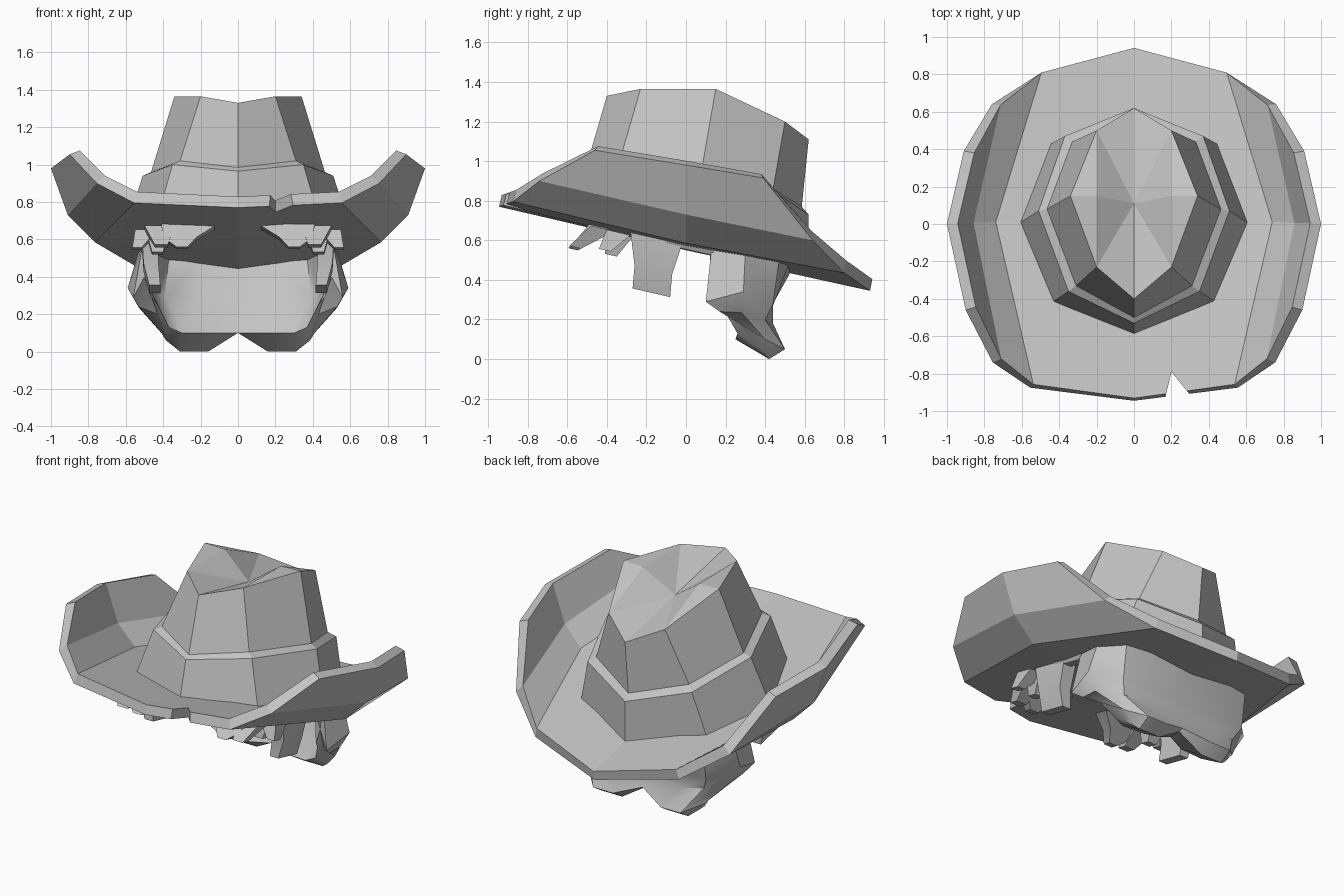
import bpy, bmesh, math
from mathutils import Vector

old = bpy.data.objects.get("Cube")
if old:
    bpy.data.objects.remove(old, do_unlink=True)

grey = bpy.data.materials.new("plain_grey")
grey.use_nodes = True
grey.diffuse_color = (0.55, 0.55, 0.55, 1)
grey.node_tree.nodes["Principled BSDF"].inputs["Base Color"].default_value = grey.diffuse_color


def finish(name, bm, smooth=None, thickness=0, mirror=True):
    """Turn a bmesh into an object, mirrored over x and optionally thickened."""
    mesh = bpy.data.meshes.new(name)
    bm.to_mesh(mesh)
    bm.free()
    mesh.materials.append(grey)
    ob = bpy.data.objects.new(name, mesh)
    bpy.context.collection.objects.link(ob)
    bpy.ops.object.select_all(action='DESELECT')
    ob.select_set(True)
    bpy.context.view_layer.objects.active = ob
    if mirror:
        ob.modifiers.new("mirror", 'MIRROR').use_clip = True
        bpy.ops.object.modifier_apply(modifier="mirror")
    if thickness:
        solid = ob.modifiers.new("thickness", 'SOLIDIFY')
        solid.thickness, solid.offset = thickness, 1
        solid.use_even_offset = True
        bpy.ops.object.modifier_apply(modifier="thickness")
    if smooth:
        bpy.ops.object.shade_smooth_by_angle(angle=math.radians(smooth))
    return ob


def sheet(rows):
    """Quads between neighbouring rows of points; equal points are merged."""
    bm = bmesh.new()
    grid = [[bm.verts.new(p) for p in row] for row in rows]
    for a, b in zip(grid, grid[1:]):
        for j in range(len(a) - 1):
            bm.faces.new((a[j], b[j], b[j + 1], a[j + 1]))
    bmesh.ops.remove_doubles(bm, verts=bm.verts, dist=0.0005)
    return bm


def clump(name, *sections):
    """Lock of hair lofted through rectangles given by centre and half size."""
    rows = []
    for centre, (hx, hy) in sections:
        loop = [(-1, -1), (1, -1), (1, 1), (-1, 1), (-1, -1)]
        rows.append([Vector(centre) + Vector((sx * hx, sy * hy, -sy * hy * 0.23)) for sx, sy in loop])
    bm = sheet(rows)
    bmesh.ops.holes_fill(bm, edges=bm.edges, sides=4)
    bmesh.ops.recalc_face_normals(bm, faces=bm.faces)
    return finish(name, bm, smooth=35)


# Brim: flat middle with the sides folded up along two creases
brim = finish("brim", sheet([
    [(0, -.945, .77), (0, 0, .55), (0, .93, .345)],
    [(.555, -.875, .795), (.765, 0, .585), (.51, .80, .435)],
    [(.755, -.74, .90), (.91, 0, .73), (.76, .64, .6)],
    [(.90, -.46, 1.055), (1, 0, .98), (.91, .39, .915)],
]), thickness=0.06)

# Notch cut into the front edge of the brim
bm = bmesh.new()
tri = [bm.verts.new(p) for p in ((.15, -1, .6), (.37, -1, .6), (.2, -.79, .6))]
face = bm.faces.new(tri)
ext = bmesh.ops.extrude_face_region(bm, geom=[face])["geom"]
bmesh.ops.translate(bm, vec=(0, 0, .4), verts=[g for g in ext if isinstance(g, bmesh.types.BMVert)])
bmesh.ops.recalc_face_normals(bm, faces=bm.faces)
cutter = finish("notch_cutter", bm, mirror=False)
cutter.hide_render = True
bpy.context.view_layer.objects.active = brim
cut = brim.modifiers.new("notch", 'BOOLEAN')
cut.object, cut.operation, cut.solver = cutter, 'DIFFERENCE', 'EXACT'
bpy.ops.object.modifier_apply(modifier="notch")
bpy.data.objects.remove(cutter, do_unlink=True)

# Crown: pinched top, wall, ledge and hat band, listed from top to bottom
top = [(0, -.40, 1.33), (.2, -.23, 1.365), (.34, .15, 1.365), (.2, .5, 1.2), (0, .62, 1.11)]
fold = top[:2] + [(.2, .15, 1.36)] + top[3:]
finish("crown", sheet([
    [(0, .11, 1.22)] * 5,
    fold,
    top,
    [(0, -.5, .985), (.31, -.33, 1.02), (.465, .08, .96), (.33, .44, .86), (0, .585, .77)],
    [(0, -.53, .965), (.35, -.36, 1.0), (.51, .07, .94), (.37, .47, .83), (0, .62, .73)],
    [(0, -.59, .73), (.44, -.42, .69), (.62, 0, .59), (.46, .42, .5), (0, .62, .45)],
]))

# Back hair: wraps round the neck, inner side first, then the two
# flicked points at the bottom and up the outer side
end = (.5, .12, .4)
hair_rows = [
    [(0, .49, .47), (.2, .47, .48), (.37, .44, .50), (.44, .28, .52), (.46, .12, .56)],
    [(0, .405, .265), (.2, .40, .30), (.39, .38, .30), (.44, .26, .30), (.47, .12, .30)],
    [(0, .33, .10), (.14, .26, .10), (.30, .25, .10), (.37, .26, .13), (.43, .19, .25)],
    [(0, .41, .10), (.16, .42, 0), (.31, .42, 0), (.385, .36, .06), (.42, .23, .22)],
    [(0, .44, .11), (.17, .50, .05), (.31, .50, .05), (.41, .40, .10), (.43, .26, .20)],
    [(0, .42, .20), (.27, .44, .18), (.41, .40, .20), (.53, .28, .235), (.53, .17, .24)],
    [(0, .44, .28), (.28, .44, .27), (.45, .44, .28), (.59, .29, .34), (.56, .10, .29)],
    [(0, .54, .46), (.28, .52, .48), (.45, .47, .49), (.53, .30, .54), (.51, .13, .57)],
]
finish("back_hair", sheet([row + [end] for row in hair_rows]), smooth=40)

# Hair at the sides
clump("sideburn", ((.47, -.15, .61), (.045, .13)), ((.465, -.165, .45), (.04, .095)),
      ((.445, -.175, .335), (.03, .095)))
clump("hair_over_ear", ((.49, .02, .58), (.035, .12)), ((.485, .02, .55), (.025, .12)))

# Fringe locks peeking out under the front of the brim
clump("inner_fringe", ((.26, -.44, .67), (.15, .05)), ((.31, -.51, .605), (.09, .035)),
      ((.30, -.57, .555), (.03, .025)))
clump("middle_fringe", ((.42, -.42, .66), (.08, .06)), ((.41, -.56, .565), (.035, .03)))
clump("outer_fringe", ((.49, -.34, .64), (.06, .06)), ((.54, -.41, .55), (.025, .03)))
clump("low_fringe", ((.43, -.33, .63), (.06, .06)), ((.43, -.38, .525), (.03, .03)))
